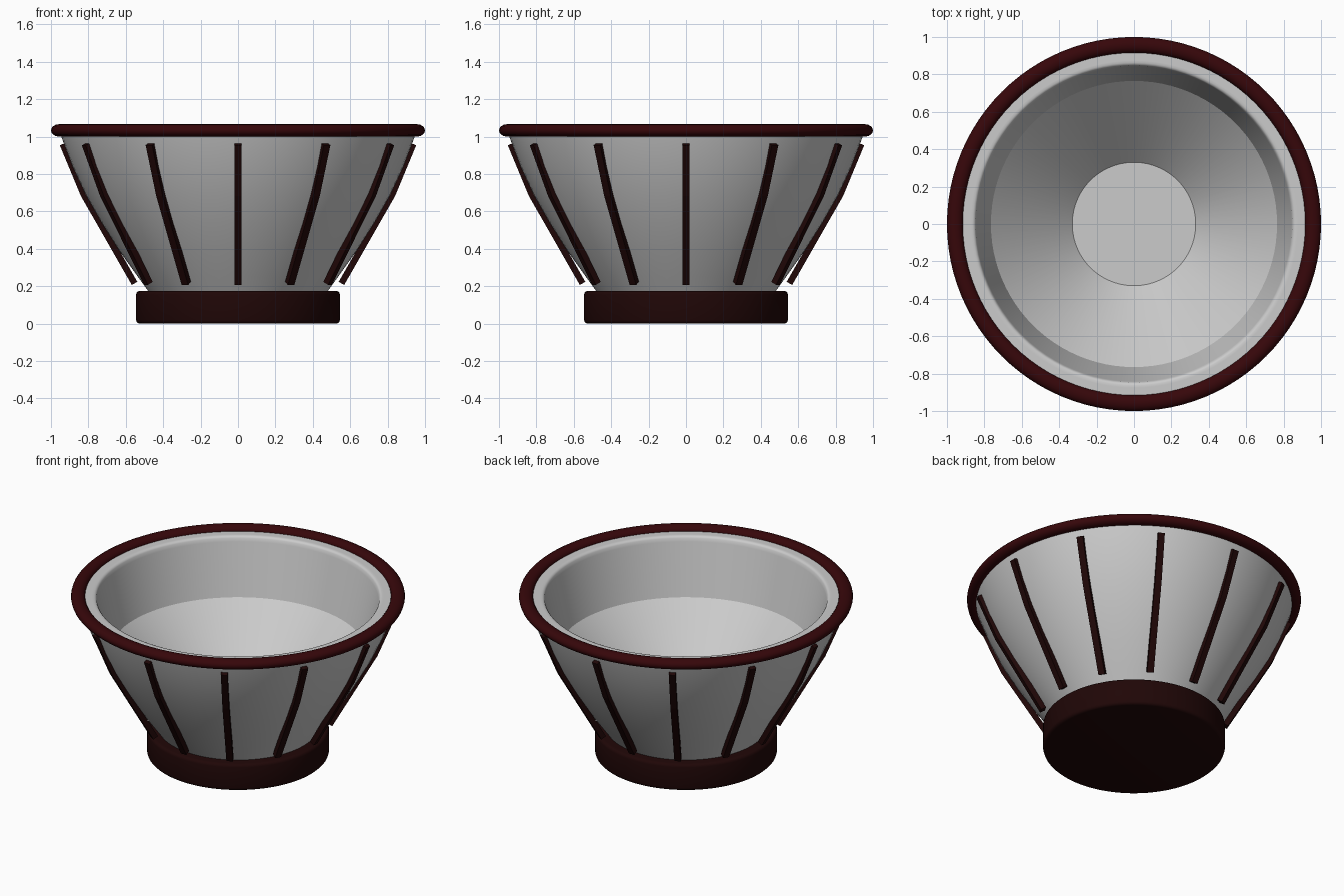
import bpy, bmesh, math
from mathutils import Matrix, Vector

cube = bpy.data.objects.get("Cube")
if cube:
    bpy.data.objects.remove(cube, do_unlink=True)


def make_material(name, rgb):
    mat = bpy.data.materials.new(name)
    mat.use_nodes = True
    mat.diffuse_color = (*rgb, 1)
    bsdf = next(n for n in mat.node_tree.nodes if n.type == 'BSDF_PRINCIPLED')
    bsdf.inputs["Base Color"].default_value = (*rgb, 1)
    return mat


white = make_material("off white", (0.6, 0.6, 0.6))
dark_red = make_material("dark red", (0.037, 0.002, 0.003))
dark_brown = make_material("dark brown", (0.014, 0.002, 0.002))


def finish(name, bm, mat, smooth_angle=None):
    """Turn a bmesh into a coloured object, smooth below the given angle."""
    bmesh.ops.recalc_face_normals(bm, faces=bm.faces)
    mesh = bpy.data.meshes.new(name)
    bm.to_mesh(mesh)
    bm.free()
    mesh.materials.append(mat)
    obj = bpy.data.objects.new(name, mesh)
    bpy.context.collection.objects.link(obj)
    if smooth_angle:
        bpy.ops.object.select_all(action='DESELECT')
        obj.select_set(True)
        bpy.context.view_layer.objects.active = obj
        bpy.ops.object.shade_smooth_by_angle(angle=math.radians(smooth_angle))
    return obj


def lathe(name, profile, mat, closed=False, steps=96, smooth_angle=30):
    """Spin a (radius, height) profile around the z axis."""
    bm = bmesh.new()
    verts = [bm.verts.new((r, 0, z)) for r, z in profile]
    pairs = list(zip(verts, verts[1:]))
    if closed:
        pairs.append((verts[-1], verts[0]))
    edges = [bm.edges.new(p) for p in pairs]
    bmesh.ops.spin(bm, geom=verts + edges, axis=(0, 0, 1), cent=(0, 0, 0),
                   angle=math.tau, steps=steps)
    bmesh.ops.remove_doubles(bm, verts=bm.verts, dist=0.0005)
    return finish(name, bm, mat, smooth_angle)


# Bowl: bulging outside, flat lip with a soft inner edge, steep wall, cone, floor
outside = [(0, 0.16), (0.47, 0.16), (0.535, 0.25), (0.635, 0.39), (0.73, 0.54),
           (0.815, 0.69), (0.885, 0.84), (0.945, 1.0), (0.955, 1.035)]
lip = [(0.875, 1.035), (0.862, 1.035), (0.853, 1.031), (0.847, 1.0235)]
inside = [(0.842, 1.002), (0.765, 0.67), (0.33, 0.23), (0, 0.23)]
lathe("bowl", outside + lip + inside, white)

# Foot: short cylinder with rounded edges
foot_r, foot_h, b = 0.545, 0.175, 0.02
foot = [(0, 0)]
for cz, start in ((b, -90), (foot_h - b, 0)):
    for i in range(4):
        a = math.radians(start + i * 30)
        foot.append((foot_r - b + b * math.cos(a), cz + b * math.sin(a)))
foot.append((0, foot_h))
lathe("foot", foot, dark_brown, smooth_angle=40)

# Rim: rounded ring, slightly flattened
ring = []
for i in range(16):
    a = math.tau * i / 16
    ring.append((0.9575 + 0.0425 * math.cos(a), 1.033 + 0.033 * math.sin(a)))
lathe("rim", ring, dark_red, closed=True, smooth_angle=60)

# Ribs: twelve bent bars around the bowl
path = [Vector((0.553, 0, 0.215)), Vector((0.825, 0, 0.69)), Vector((0.937, 0, 0.96))]
width, depth = 0.04, 0.034


def make_rib(name, angle):
    bm = bmesh.new()
    loops = []
    for i, p in enumerate(path):
        along = (path[min(i + 1, 2)] - path[max(i - 1, 0)]).normalized()
        out = Vector((along.z, 0, -along.x)) * depth / 2
        side = Vector((0, width / 2, 0))
        loops.append([bm.verts.new(p + out * u + side * v)
                      for u, v in ((1, 1), (1, -1), (-1, -1), (-1, 1))])
    for low, high in zip(loops, loops[1:]):
        for k in range(4):
            n = (k + 1) % 4
            bm.faces.new((low[k], low[n], high[n], high[k]))
    bm.faces.new(loops[0])
    bm.faces.new(loops[-1])
    bm.transform(Matrix.Rotation(angle, 4, 'Z'))
    finish(name, bm, dark_brown)


for i in range(12):
    make_rib(f"rib_{i + 1}", math.tau * i / 12)
